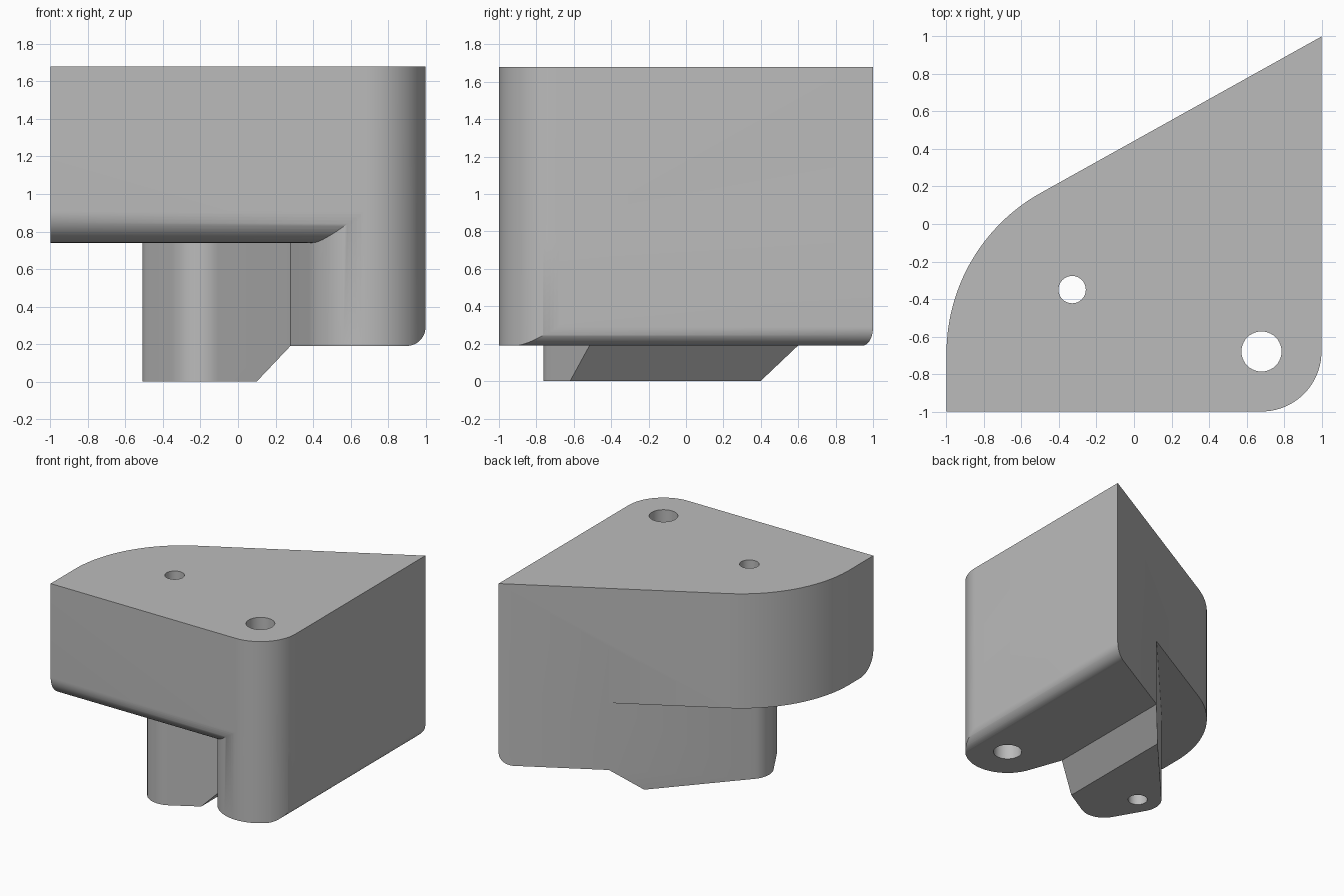
import bpy, bmesh
from math import sin, cos, radians, degrees, atan2, acos, hypot
from mathutils import Vector

if "Cube" in bpy.data.objects:
    bpy.data.objects.remove(bpy.data.objects["Cube"], do_unlink=True)

BIG_HOLE, SMALL_HOLE = (0.68, -0.68), (-0.33, -0.35)
TOP, LEDGE, FOOT = 1.68, 0.74, 0.19


def arc(center, r, start, end, steps=24):
    """Points on an arc, angles in degrees."""
    angles = [radians(start + (end - start) * i / steps) for i in range(steps + 1)]
    return [(center[0] + r * cos(a), center[1] + r * sin(a)) for a in angles]


def tangent_angle(point, center, r):
    """Angle on the circle where a line from the point touches it."""
    dx, dy = point[0] - center[0], point[1] - center[1]
    return degrees(atan2(dy, dx) + acos(r / hypot(dx, dy)))


def prism(name, points, axis, start, end):
    """Extrude a closed profile along x (points y,z), y (points x,z) or z (points x,y)."""
    def place(p):
        v = list(p)
        v.insert("xyz".index(axis), start)
        return v
    shift = [0, 0, 0]
    shift["xyz".index(axis)] = end - start
    bm = bmesh.new()
    face = bm.faces.new([bm.verts.new(place(p)) for p in points])
    new = bmesh.ops.extrude_face_region(bm, geom=[face])["geom"]
    bmesh.ops.translate(bm, vec=Vector(shift),
                        verts=[g for g in new if isinstance(g, bmesh.types.BMVert)])
    bmesh.ops.recalc_face_normals(bm, faces=bm.faces)
    mesh = bpy.data.meshes.new(name)
    bm.to_mesh(mesh)
    bm.free()
    obj = bpy.data.objects.new(name, mesh)
    bpy.context.collection.objects.link(obj)
    return obj


def combine(obj, other, operation):
    """Apply a boolean and remove the helper."""
    mod = obj.modifiers.new("combine", "BOOLEAN")
    mod.operation, mod.object, mod.solver = operation, other, "EXACT"
    bpy.context.view_layer.objects.active = obj
    bpy.ops.object.modifier_apply(modifier=mod.name)
    bpy.data.objects.remove(other, do_unlink=True)


# Upper block: wedge outline with a large rounded left side
back_corner = (1, 1)
side_center, side_r = (-0.02, -0.69), 0.98
touch = tangent_angle(back_corner, side_center, side_r)
outline = ([(-1, -1)] + arc(BIG_HOLE, 0.32, 270, 360) + [back_corner]
           + arc(side_center, side_r, touch, 180, 32))
body = prism("bracket_block", outline, "z", LEDGE, TOP)

# Rounded lower front edge of the block
fillet = 0.17
front_profile = (arc((-1 + fillet, LEDGE + fillet), fillet, 180, 270, 16)
                 + [(2, LEDGE), (2, 2), (-1, 2)])
combine(body, prism("front_rounding", front_profile, "x", -1.5, 1.5), "INTERSECT")

# Lower leg and post share one plan shape
normal = radians(touch)
back_step = (0.28, 1 - 0.72 * -cos(normal) / -sin(normal) * -1)
back_step = (0.28, 1 + 0.72 * cos(normal) / sin(normal))
front_step = (0.28, -0.516)
post_r = 0.18
leg_touch = tangent_angle(front_step, BIG_HOLE, 0.32)
post_touch = tangent_angle(back_step, SMALL_HOLE, post_r)
plan = (arc(SMALL_HOLE, post_r, post_touch, 210, 12)
        + arc((-0.196, -0.583), post_r, 210, 300, 16)
        + [front_step]
        + arc(BIG_HOLE, 0.32, leg_touch, 270, 16)
        + arc(BIG_HOLE, 0.32, 270, 360)[1:]
        + [back_corner, back_step])
legs = prism("leg_and_post", plan, "z", -0.1, 1.2)

# Underside: post foot, sloped step, and leg foot with a rounded right edge
underside = ([(-1.5, 0), (0.1, 0), (0.28, FOOT)]
             + arc((0.9, FOOT + 0.1), 0.1, 270, 360, 16)
             + [(1, 2), (-1.5, 2)])
combine(legs, prism("underside_shape", underside, "y", -1.5, 1.5), "INTERSECT")
combine(body, legs, "UNION")

# Through holes
for center, r in ((BIG_HOLE, 0.107), (SMALL_HOLE, 0.073)):
    combine(body, prism("hole", arc(center, r, 0, 360, 40)[:-1], "z", -0.5, 2.5), "DIFFERENCE")

# Finish
grey = bpy.data.materials.new("plain_grey")
grey.use_nodes = True
color = (0.5, 0.5, 0.5, 1)
grey.diffuse_color = color
grey.node_tree.nodes["Principled BSDF"].inputs["Base Color"].default_value = color
body.data.materials.clear()
body.data.materials.append(grey)
for poly in body.data.polygons:
    poly.material_index = 0
bpy.ops.object.select_all(action="DESELECT")
body.select_set(True)
bpy.context.view_layer.objects.active = body
bpy.ops.object.shade_smooth_by_angle(angle=radians(30))
